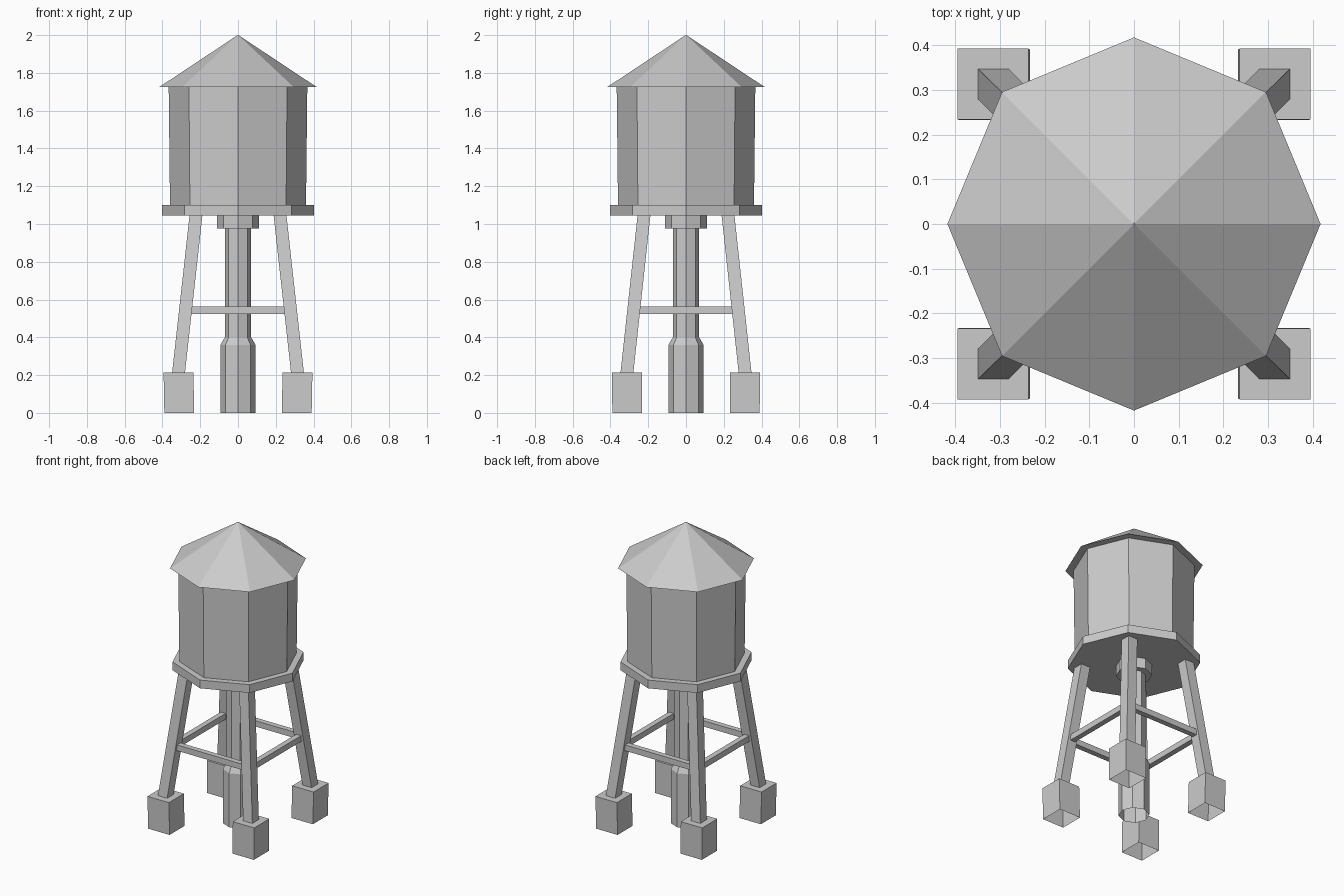
import bpy
import bmesh
from math import cos, sin, tau

cube = bpy.data.objects.get("Cube")
if cube:
    bpy.data.objects.remove(cube, do_unlink=True)

GREY = (0.6, 0.6, 0.6, 1)
grey = bpy.data.materials.new("plain grey")
grey.use_nodes = True
grey.diffuse_color = GREY
grey.node_tree.nodes["Principled BSDF"].inputs["Base Color"].default_value = GREY


def loft(name, rings, cap_start=True, cap_end=True):
    """Skin a stack of equal-length point rings, with optional end caps."""
    bm = bmesh.new()
    loops = [[bm.verts.new(p) for p in ring] for ring in rings]
    n = len(loops[0])
    for a, b in zip(loops, loops[1:]):
        for i in range(n):
            j = (i + 1) % n
            bm.faces.new((a[i], a[j], b[j], b[i]))
    if cap_start:
        bm.faces.new(loops[0][::-1])
    if cap_end:
        bm.faces.new(loops[-1])
    bmesh.ops.remove_doubles(bm, verts=bm.verts, dist=0.0001)
    mesh = bpy.data.meshes.new(name)
    bm.to_mesh(mesh)
    bm.free()
    mesh.materials.append(grey)
    obj = bpy.data.objects.new(name, mesh)
    bpy.context.collection.objects.link(obj)
    return obj


def octagon(r, z):
    return [(r * cos(tau * i / 8), r * sin(tau * i / 8), z) for i in range(8)]


def square(x, y, half, z):
    return [(x + sx * half, y + sy * half, z)
            for sx, sy in ((-1, -1), (1, -1), (1, 1), (-1, 1))]


def turned(name, profile, **caps):
    return loft(name, [octagon(r, z) for r, z in profile], **caps)


# Tank, platform and centre pipe, all eight-sided
roof = turned("roof", [(0.417, 1.725), (0.002, 2.0)])
turned("tank", [(0.36, 1.1), (0.367, 1.725)])
turned("platform", [(0.402, 1.045), (0.402, 1.1)])
turned("pipe_collar", [(0.11, 0.975), (0.11, 1.045)])
turned("centre_pipe", [(0.093, 0), (0.093, 0.36), (0.07, 0.4), (0.07, 0.975)],
       cap_start=False)

# Four leaning legs on footing blocks
for depth, sy in (("front", -1), ("back", 1)):
    for side, sx in (("right", -1), ("left", 1)):
        loft(f"{depth}_{side}_footing",
             [square(sx * 0.311, sy * 0.311, 0.079, 0),
              square(sx * 0.315, sy * 0.313, 0.079, 0.215)], cap_start=False)
        loft(f"{depth}_{side}_leg",
             [square(sx * 0.315, sy * 0.313, 0.034, 0.21),
              square(sx * 0.222, sy * 0.222, 0.034, 1.05)])

# Horizontal braces between neighbouring legs
for name, turn in (("front", 0), ("left", 1), ("back", 2), ("right", 3)):
    ring = [(-0.018, 0.523), (0.018, 0.523), (0.018, 0.562), (-0.018, 0.562)]
    brace = loft(f"{name}_brace",
                 [[(x, -0.278 + d, z) for d, z in ring] for x in (-0.26, 0.26)])
    brace.rotation_euler.z = turn * tau / 4
